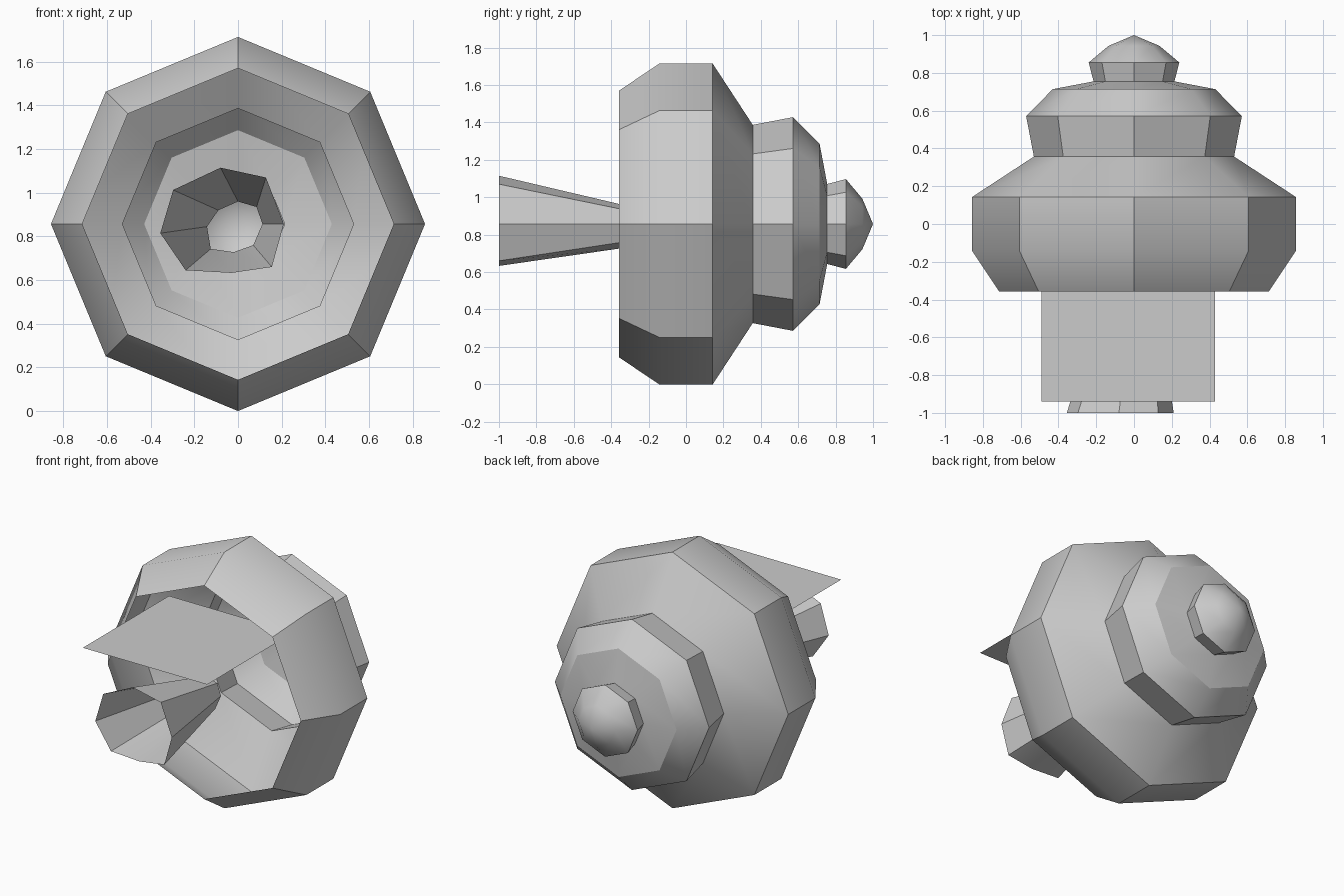
import bpy, bmesh
from math import sin, cos, pi, radians

cube = bpy.data.objects.get("Cube")
if cube:
    bpy.data.objects.remove(cube, do_unlink=True)

AXIS = 0.857  # height of the bell's horizontal axis

grey = bpy.data.materials.new("plain_grey")
grey.use_nodes = True
colour = (0.6, 0.6, 0.6, 1)
grey.diffuse_color = colour
grey.node_tree.nodes["Principled BSDF"].inputs["Base Color"].default_value = colour


def octagon(y, r):
    return [(r * sin(k * pi / 4), y, AXIS + r * cos(k * pi / 4)) for k in range(8)]


def loft(name, rings, tip=None):
    """Skin a row of equal rings, closing the far end with a tip if given."""
    bm = bmesh.new()
    loops = [[bm.verts.new(p) for p in ring] for ring in rings]
    n = len(loops[0])
    for a, b in zip(loops, loops[1:]):
        for j in range(n):
            k = (j + 1) % n
            bm.faces.new((a[j], a[k], b[k], b[j]))
    if tip:
        t = bm.verts.new(tip)
        for j in range(n):
            bm.faces.new((loops[-1][j], loops[-1][(j + 1) % n], t))
    return finish(name, bm)


def finish(name, bm):
    mesh = bpy.data.meshes.new(name)
    bm.to_mesh(mesh)
    bm.free()
    mesh.materials.append(grey)
    ob = bpy.data.objects.new(name, mesh)
    bpy.context.collection.objects.link(ob)
    bpy.ops.object.select_all(action='DESELECT')
    ob.select_set(True)
    bpy.context.view_layer.objects.active = ob
    bpy.ops.object.shade_smooth_by_angle(angle=radians(33))
    return ob


# Open stepped bell with a rounded knob at the back
profile = [(-0.357, 0.714), (-0.143, 0.857), (0.143, 0.857), (0.357, 0.53),
           (0.571, 0.571), (0.714, 0.43), (0.755, 0.214), (0.855, 0.24),
           (0.943, 0.135)]
loft("bell_shell", [octagon(y, r) for y, r in profile], (0, 1, AXIS))

# Hollow, uneven funnel reaching out of the mouth
wide = [(-0.08, 1.115), (0.128, 1.07), (0.21, 0.857), (0.155, 0.66),
        (-0.03, 0.633), (-0.24, 0.645), (-0.356, 0.815), (-0.297, 1.013)]
narrow = [(0, 0.96), (0.085, 0.935), (0.112, 0.857), (0.07, 0.76),
          (-0.02, 0.728), (-0.125, 0.743), (-0.142, 0.845), (-0.09, 0.92)]
loft("funnel", [[(x, -1, z) for x, z in wide],
                [(x, -0.34, z) for x, z in narrow]])

# Thin square sheet lying level above the funnel
bm = bmesh.new()
bm.faces.new([bm.verts.new((x, y, 1.247)) for x, y in
              ((-0.49, -0.94), (0.43, -0.94), (0.43, -0.03), (-0.49, -0.03))])
finish("flat_sheet", bm)
